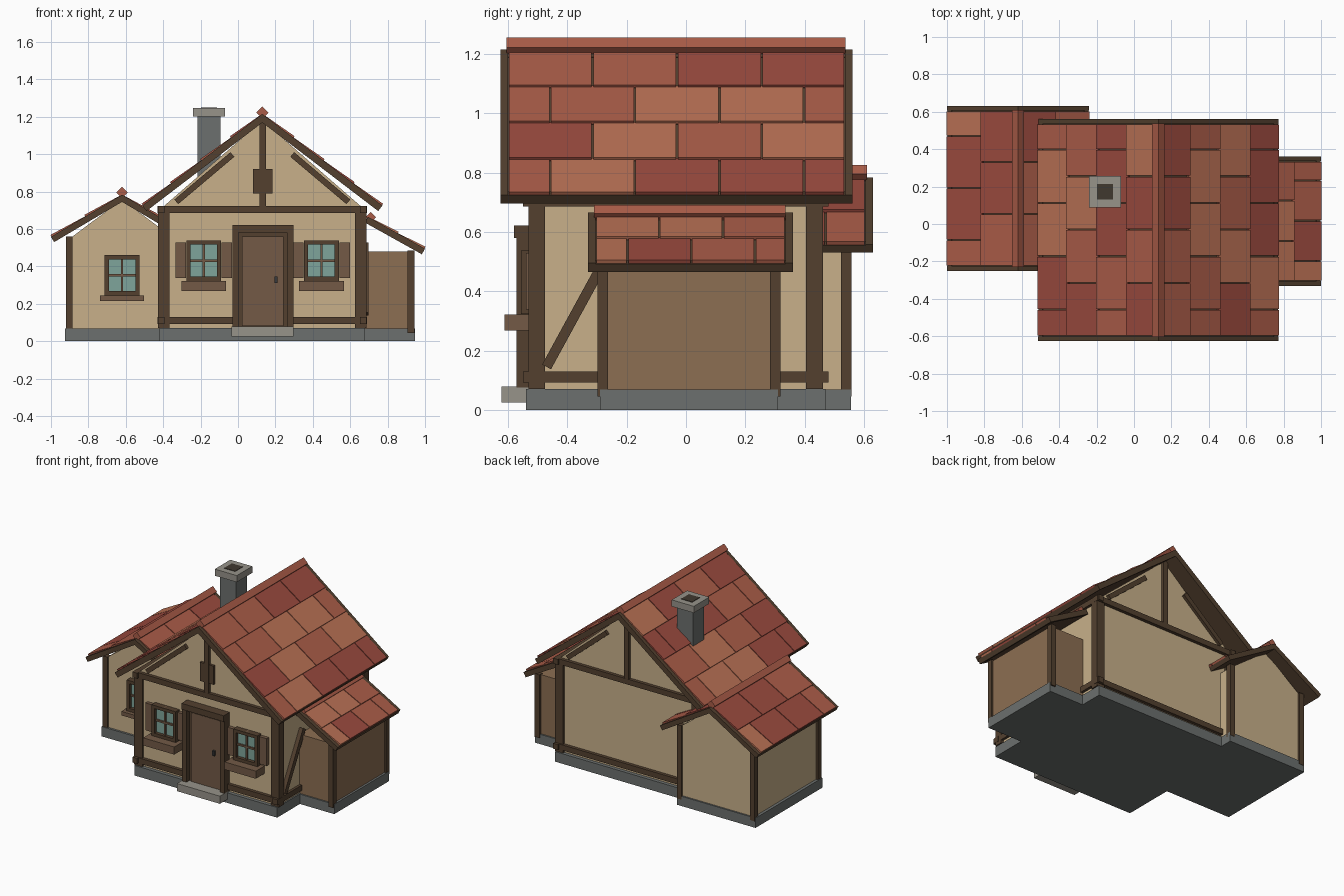
import bpy, bmesh, random
from mathutils import Matrix, Vector

if "Cube" in bpy.data.objects:
    bpy.data.objects.remove(bpy.data.objects["Cube"])
random.seed(4)

def mat(name, hexcol):
    m = bpy.data.materials.new(name)
    c = [int(hexcol[i:i + 2], 16) / 255 for i in (0, 2, 4)]
    m.diffuse_color = [((v + .055) / 1.055) ** 2.4 for v in c] + [1]
    m.use_nodes = True
    m.node_tree.nodes["Principled BSDF"].inputs["Base Color"].default_value = m.diffuse_color
    return m

PLASTER, WOOD = mat("plaster", "C8B08A"), mat("timber", "53402F")
DOOR, PLANK = mat("door_wood", "735A46"), mat("planks", "8C6E52")
STONE, CAP = mat("stone", "6C706E"), mat("light_stone", "97938A")
GLASS, DARK = mat("glass", "7FA59B"), mat("soot", "40382F")
IRON = mat("iron", "3A3A3A")
TILES = [mat("tile_dark", "9A4A3E"), mat("tile_mid", "AA5C48"), mat("tile_light", "B87054")]

def finish(name, bm, m):
    me = bpy.data.meshes.new(name)
    bmesh.ops.recalc_face_normals(bm, faces=bm.faces)
    bm.to_mesh(me)
    bm.free()
    me.materials.append(m)
    ob = bpy.data.objects.new(name, me)
    bpy.context.collection.objects.link(ob)
    return ob

def cube(name, M, m):
    bm = bmesh.new()
    bmesh.ops.create_cube(bm, size=1, matrix=M)
    return finish(name, bm, m)

def box(name, x0, x1, y0, y1, z0, z1, m):
    M = Matrix.Translation(((x0 + x1) / 2, (y0 + y1) / 2, (z0 + z1) / 2))
    return cube(name, M @ Matrix.Diagonal((x1 - x0, y1 - y0, z1 - z0, 1)), m)

def beam(name, p, q, side, w, d, m):
    """Box from p to q; w measured along 'side', d along the remaining axis."""
    p, q, s = Vector(p), Vector(q), Vector(side)
    u = (q - p).normalized()
    n = u.cross(s)
    M = Matrix((u * (q - p).length, s * w, n * d)).transposed().to_4x4()
    return cube(name, Matrix.Translation((p + q) / 2) @ M, m)

def prism(name, profile, y0, y1, m):
    bm = bmesh.new()
    f = bm.faces.new([bm.verts.new((x, y0, z)) for x, z in profile])
    r = bmesh.ops.extrude_face_region(bm, geom=[f])
    bmesh.ops.translate(bm, vec=(0, y1 - y0, 0),
                        verts=[v for v in r["geom"] if isinstance(v, bmesh.types.BMVert)])
    return finish(name, bm, m)

Y = Vector((0, 1, 0))

def roof_side(name, R, E, y0, y1, rows, length, thick, shift=0):
    """One slope: deck, barge boards, eave board and staggered tiles. R ridge, E eave (x, z)."""
    R, E = Vector((R[0], 0, R[1])), Vector((E[0], 0, E[1]))
    u = (E - R).normalized()
    n = Vector((-u.z, 0, u.x))
    if n.z < 0:
        n = -n
    mid = Y * (y0 + y1) / 2
    beam(name + "_deck", R + mid - n * .022, E + mid - n * .022, Y, y1 - y0 - .03, .022, WOOD)
    for y in (y0 + .012, y1 - .012):
        o = Y * y - n * thick / 2
        beam(name + "_barge_board", R + o, E + o, Y, .025, thick, WOOD)
    o = mid - n * (thick / 2 + .002)
    beam(name + "_eave_board", E - u * .025 + o, E + o, Y, y1 - y0 - .04, thick - .004, WOOD)
    step, a, b = (E - R).length / rows, y0 + .025, y1 - .025
    for i in range(rows):
        cuts = [a]
        t = a + (length / 2 if (i + shift) % 2 else length)
        while t < b - .02:
            cuts.append(t)
            t += length
        cuts.append(b)
        for c, d in zip(cuts, cuts[1:]):
            o = Y * (c + d) / 2
            top = R + u * (step * i) + o - n * .006
            low = R + u * (step * (i + 1) + (.008 if i < rows - 1 else -.003)) + o + n * .003
            beam(name + "_tile", top, low, Y, d - c - .006, .014, random.choice(TILES))

def ridge(name, x, z, y0, y1, s):
    prism(name, [(x - s, z), (x, z - s), (x + s, z), (x, z + s)], y0, y1, TILES[1])

# Foundations
box("main_foundation", -.42, .68, -.54, .47, 0, .07, STONE)
box("wing_foundation", -.925, -.32, -.18, .556, 0, .068, STONE)
box("shed_foundation", .6, .945, -.29, .31, 0, .068, STONE)

# Walls
prism("main_walls", [(-.41, .06), (.67, .06), (.67, .71), (.13, 1.18), (-.41, .71)], -.515, .445, PLASTER)
prism("wing_walls", [(-.905, .06), (-.335, .06), (-.335, .545), (-.62, .757), (-.905, .545)], -.165, .545, PLASTER)
box("shed_walls", .65, .93, -.28, .30, .06, .48, PLANK)

# Roofs
for s in (-1, 1):
    roof_side("main_roof", (.13, 1.215), (.13 + s * .642, .725), -.625, .56, 4, .285, .037)
    roof_side("wing_roof", (-.62, .783), (-.62 + s * .38, .558), -.25, .63, 2, .278, .033)
roof_side("shed_roof", (.695, .665), (1.0, .495), -.33, .36, 2, .215, .035)
ridge("main_ridge", .13, 1.222, -.605, .537, .033)
ridge("wing_ridge", -.62, .795, -.23, .61, .031)
ridge("shed_ridge", .71, .662, -.31, .335, .028)

# Main timber frame
for x in (-.397, .657):
    for y in (-.503, .433):
        box("main_corner_post", x - .031, x + .031, y - .028, y + .028, .07, .72, WOOD)
for z in (.092, .685):
    for y in (-.52, .45):
        box("cross_beam", -.43, .69, y - .018, y + .018, z, z + .038, WOOD)
    for x in (-.41, .67):
        box("side_beam", x - .018, x + .018, -.55, .48, z, z + .038, WOOD)
beam("side_brace", (.678, -.47, .145), (.678, -.265, .52), (1, 0, 0), .04, .034, WOOD)

# Gable timbers, front and back
for y in (-.52, .45):
    box("gable_post", .115, .149, y - .017, y + .017, .715, 1.185, WOOD)
    for s in (-1, 1):
        beam("gable_brace", (.13 + s * .46, y, .745), (.13 + s * .16, y, .998), Y, .03, .032, WOOD)
box("attic_hatch", .08, .184, -.533, -.51, .79, .92, WOOD)

# Wing and shed corner posts
for y in (-.157, .54):
    for x in (-.902, -.338):
        box("wing_corner_post", x - .018, x + .018, y - .018, y + .018, .045, .56, WOOD)
for y in (-.281, .301):
    box("shed_corner_post", .907, .943, y - .018, y + .018, .045, .485, WOOD)

# Door
for x in (-.03, .262):
    box("door_jamb", x, x + .034, -.572, -.51, .075, .59, WOOD)
box("door_lintel", -.03, .296, -.58, -.51, .58, .622, WOOD)
box("door_inner_frame", .004, .262, -.538, -.51, .075, .58, WOOD)
box("door_panel", .022, .244, -.548, -.51, .08, .56, DOOR)
box("door_handle", .195, .21, -.562, -.545, .31, .345, IRON)
box("door_step", -.035, .296, -.622, -.53, .025, .078, CAP)

def window(x, y, z, shutters):
    """Window centred at x with its bottom at z, on the wall face y."""
    w, h, b = .093, .215, .022
    box("window_glass", x - w + .01, x + w - .01, y - .018, y + .01, z + .01, z + h - .01, GLASS)
    for s in (-1, 1):
        c = x + s * (w - b / 2)
        box("window_stile", c - b / 2, c + b / 2, y - .042, y + .01, z, z + h, WOOD)
        if shutters:
            c = x + s * .124
            box("shutter", c - .028, c + .028, y - .025, y + .01, z + .015, z + .205, DOOR)
    for zz in (z, z + h - b):
        box("window_rail", x - w, x + w, y - .042, y + .01, zz, zz + b, WOOD)
    box("mullion", x - .006, x + .006, y - .03, y, z, z + h, DOOR)
    box("glazing_bar", x - w + .01, x + w - .01, y - .03, y, z + h / 2 - .006, z + h / 2 + .006, DOOR)
    if shutters:
        box("flower_box", x - .12, x + .12, y - .097, y + .01, z - .055, z - .002, DOOR)
    else:
        box("window_sill", x - .118, x + .118, y - .065, y + .01, z - .03, z - .002, DOOR)

window(-.183, -.515, .323, True)
window(.446, -.515, .323, True)
window(-.62, -.165, .245, False)

# Chimney with a hollow cap
box("chimney_stack", -.217, -.093, .11, .234, .7, 1.205, STONE)
for s in (-1, 1):
    c = -.155 + s * .0635
    box("chimney_cap_side", c - .0215, c + .0215, .087, .257, 1.2, 1.246, CAP)
    c = .172 + s * .0635
    box("chimney_cap_end", -.197, -.113, c - .0215, c + .0215, 1.2, 1.246, CAP)
box("chimney_flue", -.197, -.113, .13, .214, 1.19, 1.249, DARK)
